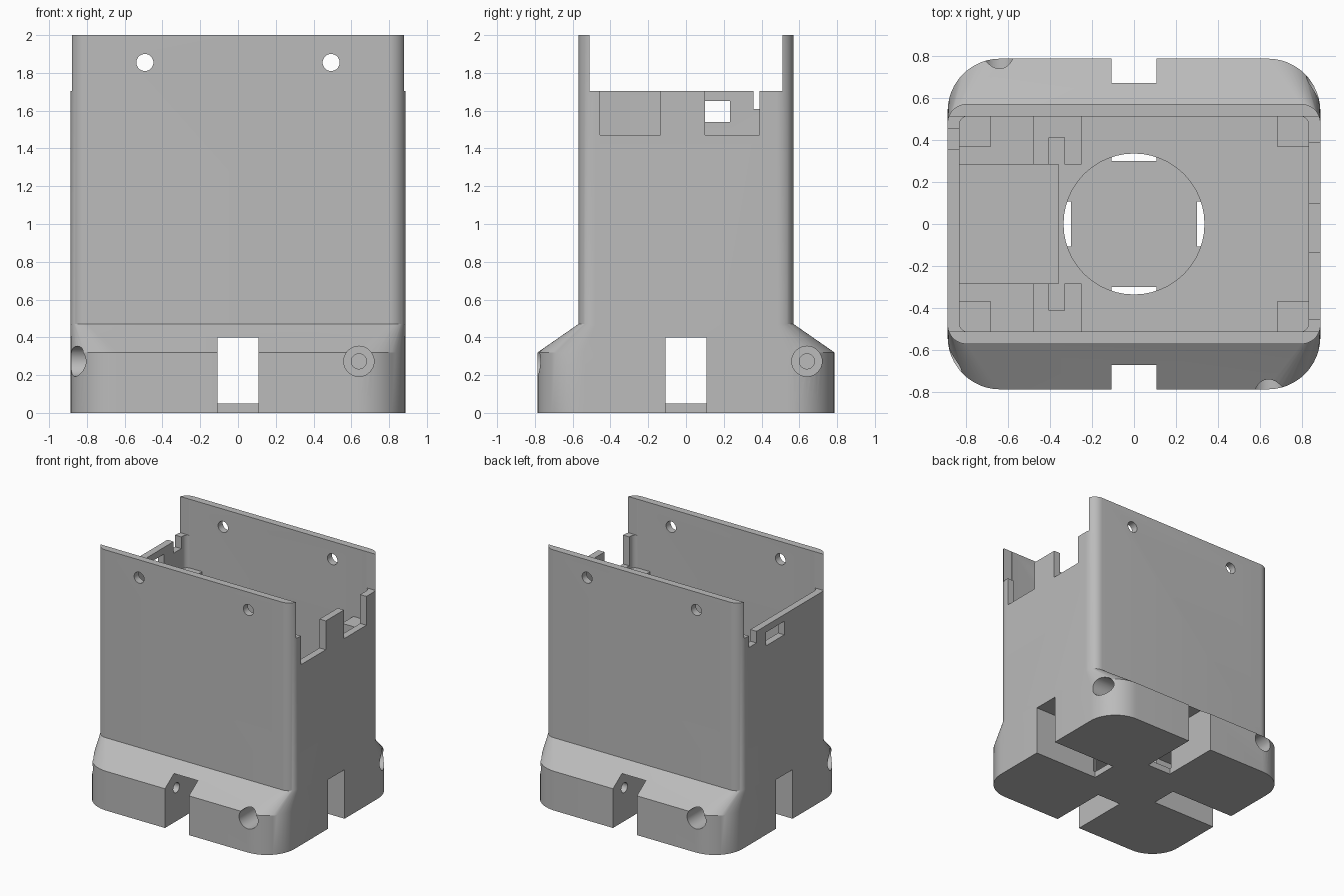
import bpy, bmesh, math
from mathutils import Matrix, Vector

cube = bpy.data.objects.get("Cube")
if cube:
    bpy.data.objects.remove(cube, do_unlink=True)

grey = bpy.data.materials.new("plain grey")
grey.use_nodes = True
colour = (0.5, 0.5, 0.5, 1)
grey.diffuse_color = colour
grey.node_tree.nodes["Principled BSDF"].inputs["Base Color"].default_value = colour


def finish(name, bm):
    bmesh.ops.recalc_face_normals(bm, faces=bm.faces)
    mesh = bpy.data.meshes.new(name)
    bm.to_mesh(mesh)
    bm.free()
    mesh.materials.append(grey)
    ob = bpy.data.objects.new(name, mesh)
    bpy.context.collection.objects.link(ob)
    return ob


def rounded_rect(hx, hy, r, steps=12):
    pts = []
    for i, (sx, sy) in enumerate([(1, 1), (-1, 1), (-1, -1), (1, -1)]):
        for k in range(steps + 1):
            a = math.pi / 2 * (i + k / steps)
            pts.append((sx * (hx - r) + r * math.cos(a), sy * (hy - r) + r * math.sin(a)))
    return pts


def loft(name, sections):
    """Skin a stack of (outline, height) sections and cap both ends."""
    bm = bmesh.new()
    rings = [[bm.verts.new((x, y, z)) for x, y in pts] for pts, z in sections]
    n = len(rings[0])
    for low, high in zip(rings, rings[1:]):
        for i in range(n):
            j = (i + 1) % n
            bm.faces.new((low[i], low[j], high[j], high[i]))
    bm.faces.new(rings[0][::-1])
    bm.faces.new(rings[-1])
    return finish(name, bm)


def box(name, x0, x1, y0, y1, z0, z1):
    return loft(name, [([(x0, y0), (x1, y0), (x1, y1), (x0, y1)], z) for z in (z0, z1)])


def rod(name, start, end, r):
    start, end = Vector(start), Vector(end)
    axis = end - start
    bm = bmesh.new()
    turn = axis.to_track_quat("Z", "Y").to_matrix().to_4x4()
    bmesh.ops.create_cone(bm, cap_ends=True, segments=48, radius1=r, radius2=r,
                          depth=axis.length,
                          matrix=Matrix.Translation((start + end) / 2) @ turn)
    return finish(name, bm)


def cut(target, cutter):
    mod = target.modifiers.new("cut", "BOOLEAN")
    mod.operation = "DIFFERENCE"
    mod.solver = "EXACT"
    mod.object = cutter
    bpy.context.view_layer.objects.active = target
    bpy.ops.object.modifier_apply(modifier=mod.name)
    bpy.data.objects.remove(cutter, do_unlink=True)


# Housing: flared base, sloped shoulder and tall body
HX, HY, BASE_Y, FLOOR = 0.886, 0.57, 0.786, 0.5
base, body = rounded_rect(HX, BASE_Y, 0.25), rounded_rect(HX, HY, 0.09)
housing = loft("housing", [(base, 0), (base, 0.32), (body, 0.47), (body, 2)])

# Inner cavity, round well and shallow tray in the floor
inner = rounded_rect(0.83, 0.512, 0.04, 6)
cut(housing, loft("cavity", [(inner, FLOOR), (inner, 2.2)]))
cut(housing, rod("well", (0, 0, 0.05), (0, 0, FLOOR + 0.1), 0.335))
cut(housing, box("tray", -0.829, -0.36, -0.283, 0.283, FLOOR - 0.04, FLOOR + 0.1))

# Lowered end walls
for s in (-1, 1):
    x0, x1 = sorted((s * 0.8, s * 1.1))
    cut(housing, box("end_opening", x0, x1, -0.512, 0.512, 1.705, 2.2))

# Connector notches, slit and window in the end walls
for x0, x1, y0, y1, z0, z1 in [
        (0.75, 1, -0.455, -0.135, 1.47, 1.8),
        (0.75, 1, 0.1, 0.388, 1.47, 1.8),
        (-1, -0.75, 0.357, 0.455, 1.61, 1.8),
        (-1, -0.75, 0, 0.233, 1.54, 1.65)]:
    cut(housing, box("notch", x0, x1, y0, y1, z0, z1))

# Cross slots in the base, with a recessed screw hole beside each
for i in range(4):
    spin = Matrix.Rotation(i * math.pi / 2, 4, "Z")
    edge = BASE_Y if i % 2 == 0 else HX
    slot = box("slot", -0.108, 0.108, -1, -0.3, -0.1, 0.4)
    slot.data.transform(spin)
    cut(housing, slot)
    for r, y in ((0.08, 0.3 - edge), (0.04, -0.05)):
        hole = rod("screw_hole", (0.64, -1, 0.273), (0.64, y, 0.273), r)
        hole.data.transform(spin)
        cut(housing, hole)

# Cover screw holes near the rim
for x in (-0.493, 0.493):
    cut(housing, rod("rim_hole", (x, -1, 1.855), (x, 1, 1.855), 0.045))

# Corner columns that carry the board, and slotted guides on the floor
guide = [(-0.48, 0.283), (-0.403, 0.283), (-0.403, 0.41), (-0.33, 0.41),
         (-0.33, 0.283), (-0.25, 0.283), (-0.25, 0.53), (-0.48, 0.53)]
for sy, side in ((-1, "front"), (1, "back")):
    for sx, hand in ((-1, "right"), (1, "left")):
        x0, x1 = sorted((sx * 0.682, sx * 0.845))
        y0, y1 = sorted((sy * 0.365, sy * 0.53))
        box(f"{side}_{hand}_column", x0, x1, y0, y1, FLOOR - 0.02, 1.44)
    pts = [(x, sy * y) for x, y in guide]
    loft(f"{side}_plate_guide", [(pts, FLOOR - 0.02), (pts, 0.9)])

# Smooth the rounded surfaces, keep the edges crisp
bpy.ops.object.select_all(action="DESELECT")
housing.select_set(True)
bpy.context.view_layer.objects.active = housing
bpy.ops.object.shade_smooth_by_angle(angle=math.radians(25))
